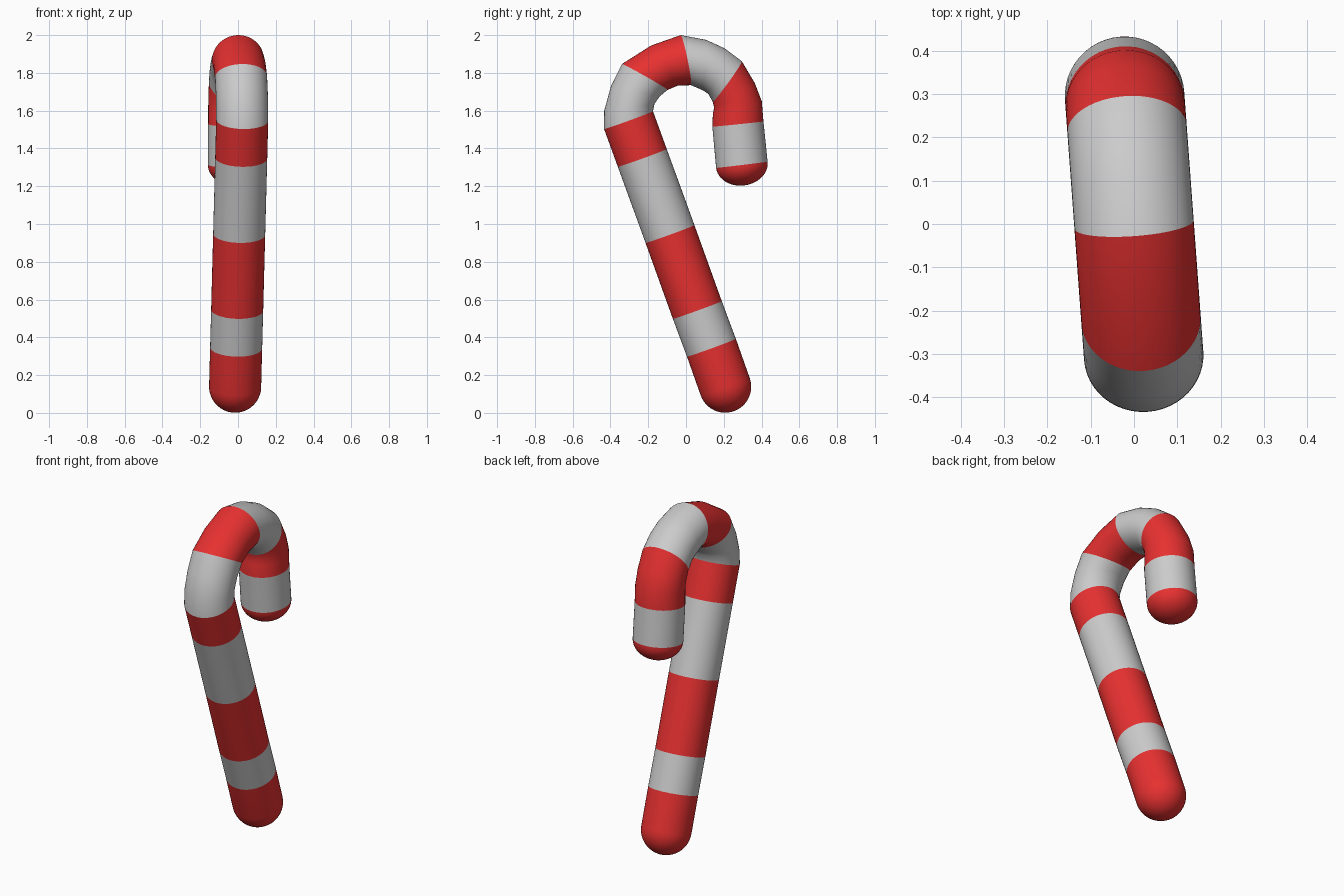
import bpy, bmesh
from math import sin, cos, pi, radians
from mathutils import Vector

if "Cube" in bpy.data.objects:
    bpy.data.objects.remove(bpy.data.objects["Cube"])

R = 0.138               # cane radius
TILT = radians(20)      # lean of the shaft
TURN = radians(4.2)     # whole cane turned about z
SIDES = 48

red = bpy.data.materials.new("red")
red.diffuse_color = (0.80, 0.03, 0.03, 1)
red.use_nodes = True
red.node_tree.nodes["Principled BSDF"].inputs["Base Color"].default_value = red.diffuse_color


def pair(oy, oz, iy, iz):
    """Cross-section from its outer and inner edge points: centre, half vector, side radius."""
    o, i = Vector((oy, oz)), Vector((iy, iz))
    return (o + i) / 2, (o - i) / 2, R


def shaft(y, z):
    return Vector((y, z)), Vector((-cos(TILT), -sin(TILT))) * R, R


def cap(ring, axis, depth):
    """Rounded end closing a cross-section."""
    c, h, r = ring
    out = []
    for k in range(13):
        a = k / 12 * pi / 2
        out.append((c + axis * depth * sin(a), h * cos(a), r * cos(a)))
    return out


def tube(name, rings, material=None):
    bm = bmesh.new()
    loops = []
    for c, h, r in rings:
        loop = []
        for k in range(SIDES):
            a = 2 * pi * k / SIDES
            p = c + h * cos(a)
            x = r * sin(a)
            loop.append(bm.verts.new((x * cos(TURN) - p.x * sin(TURN),
                                      x * sin(TURN) + p.x * cos(TURN), p.y)))
        loops.append(loop)
    for a, b in zip(loops, loops[1:]):
        for k in range(SIDES):
            n = (k + 1) % SIDES
            f = bm.faces.new((a[k], a[n], b[n], b[k]))
            f.smooth = True
    bmesh.ops.remove_doubles(bm, verts=bm.verts, dist=0.0005)
    bmesh.ops.recalc_face_normals(bm, faces=bm.faces)
    mesh = bpy.data.meshes.new(name)
    bm.to_mesh(mesh)
    bm.free()
    if material:
        mesh.materials.append(material)
    ob = bpy.data.objects.new(name, mesh)
    bpy.context.collection.objects.link(ob)


# straight shaft stations
s = [shaft(*p) for p in ((0.208, 0.139), (0.135, 0.345), (0.06, 0.545),
                         (-0.085, 0.947), (-0.232, 1.35), (-0.305, 1.55))]
# hook stations (outer edge, inner edge)
h = [pair(*p) for p in (
    (-0.434, 1.60, -0.168, 1.635), (-0.398, 1.73, -0.140, 1.675), (-0.34, 1.847, -0.098, 1.71),
    (-0.185, 1.945, -0.045, 1.732), (-0.028, 2.0, 0.026, 1.735),
    (0.106, 1.975, 0.085, 1.71), (0.205, 1.93, 0.118, 1.69), (0.296, 1.862, 0.142, 1.648),
    (0.365, 1.746, 0.150, 1.615), (0.402, 1.65, 0.143, 1.585), (0.411, 1.543, 0.14, 1.515),
    (0.433, 1.33, 0.16, 1.297))]
tip_axis = Vector((0.115, -0.993))

# stripes from foot to tip
tube("foot_red", cap(s[0], Vector((sin(TILT), -cos(TILT))), R)[::-1] + [s[1]], red)
tube("shaft_grey_low", s[1:3])
tube("shaft_red_middle", s[2:4], red)
tube("shaft_grey_high", s[3:5])
tube("shaft_red_top", s[4:6], red)
tube("hook_grey_front", [s[5]] + h[0:3])
tube("hook_red_front", h[2:5], red)
tube("hook_grey_back", h[4:8])
tube("hook_red_back", h[7:11], red)
tube("hook_grey_end", h[10:12])
tube("tip_red", cap(h[11], tip_axis, 0.11), red)
